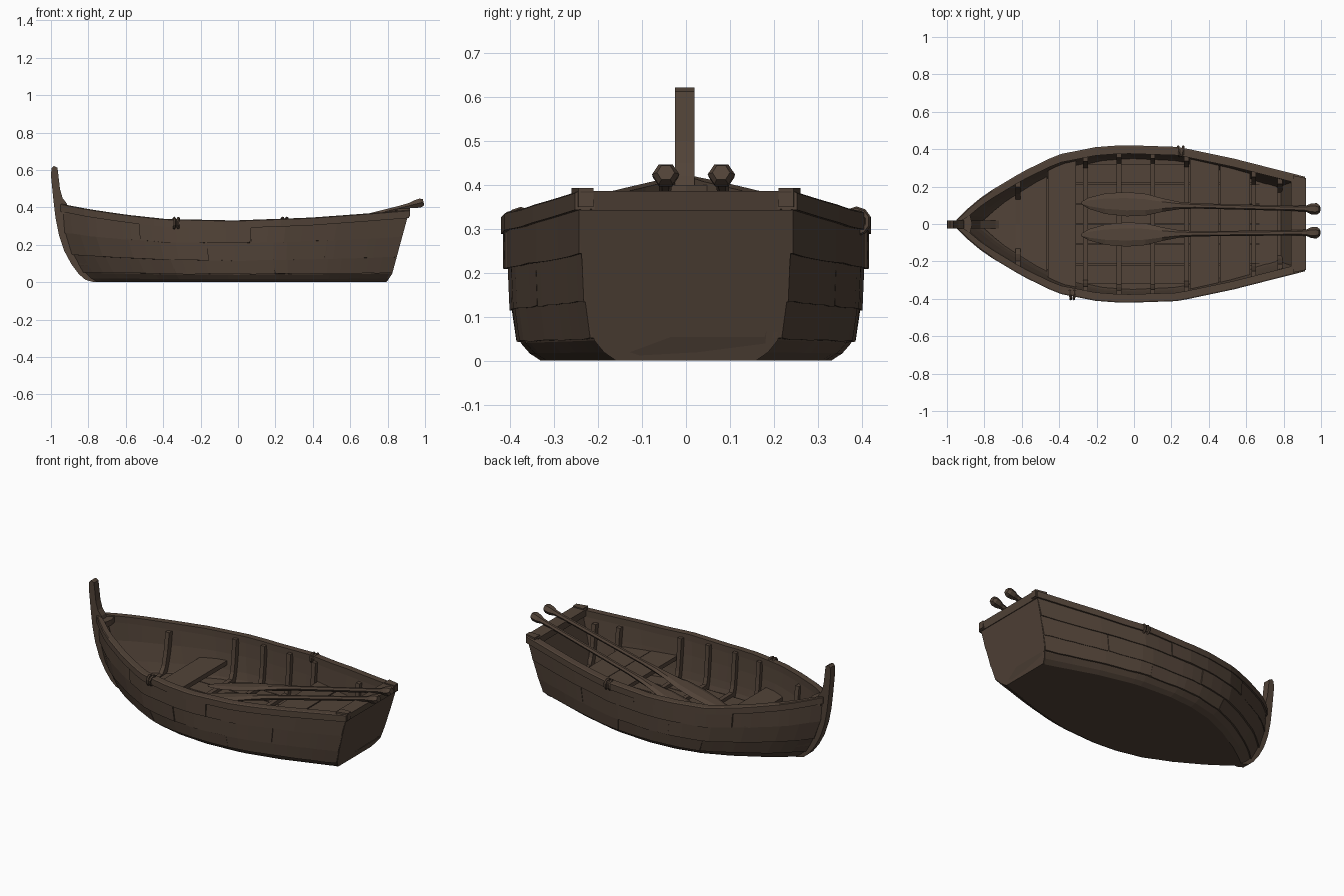
import bpy, bmesh, math, random
from mathutils import Vector

if "Cube" in bpy.data.objects:
    bpy.data.objects.remove(bpy.data.objects["Cube"])

random.seed(4)
wood = bpy.data.materials.new("dark weathered wood")
wood.diffuse_color = (0.085, 0.057, 0.040, 1)
wood.use_nodes = True
wood.node_tree.nodes["Principled BSDF"].inputs["Base Color"].default_value = wood.diffuse_color


def finish(name, bm):
    bmesh.ops.remove_doubles(bm, verts=bm.verts, dist=0.0002)
    bmesh.ops.recalc_face_normals(bm, faces=bm.faces)
    me = bpy.data.meshes.new(name)
    bm.to_mesh(me)
    bm.free()
    me.materials.append(wood)
    ob = bpy.data.objects.new(name, me)
    bpy.context.collection.objects.link(ob)
    return ob


def loft(name, rings, mirror=False):
    """Skin closed rings, cap both ends, optionally repeat on the other side."""
    bm = bmesh.new()
    for s in ((1, -1) if mirror else (1,)):
        vs = [[bm.verts.new((p[0], p[1] * s, p[2])) for p in r] for r in rings]
        n = len(vs[0])
        for a, b in zip(vs, vs[1:]):
            for i in range(n):
                j = (i + 1) % n
                bm.faces.new((a[i], a[j], b[j], b[i]))
        bm.faces.new(vs[0])
        bm.faces.new(vs[-1])
    return finish(name, bm)


def curve(*pts):
    """Piecewise linear function through the points."""
    def f(t):
        t = min(max(t, pts[0][0]), pts[-1][0])
        for (a, p), (b, q) in zip(pts, pts[1:]):
            if t <= b:
                return p + (q - p) * (t - a) / (b - a)
    return f


# Hull form: u runs bow to stern, v runs bottom to rail
top = curve((0, .012), (.03, .068), (.08, .148), (.187, .268), (.289, .36), (.4, .4), (.48, .411),
            (.64, .401), (.8, .338), (1, .242))
bot = curve((0, .01), (.04, .06), (.1, .125), (.2, .215), (.3, .282), (.4, .318), (.5, .33),
            (.65, .315), (.8, .26), (1, .155))
sheer = curve((0, .42), (.08, .39), (.19, .36), (.3, .338), (.5, .33), (.72, .345),
              (.88, .367), (1, .385))
prof = curve((0, 0), (.05, .32), (.12, .57), (.22, .7), (.35, .79), (.63, .91), (1, 1))
bow = curve((0, -.77), (.03, -.815), (.1, -.87), (.25, -.93), (.42, -.95))
stern = curve((0, .79), (.04, .82), (.39, .915))


def P(u, v, off=0.0, dz=0.0):
    z = v * sheer(u)
    y = bot(u) + (top(u) - bot(u)) * prof(v) + off
    return (bow(z) + (stern(z) - bow(z)) * u, max(y, .002), z + dz)


def inner(x, z, off=-.03):
    """Inside half-width of the hull at x, z."""
    u = (x - bow(z)) / (stern(z) - bow(z))
    return P(min(max(u, 0), 1), z / sheer(u), off)[1]


def steps(a, b, n):
    return [a + (b - a) * i / n for i in range(n + 1)]


# Hull shell with floor
rings = []
levels = (0, .05, .12, .22, .35, .63, .97)
for u in steps(0, 1, 30):
    half = [P(u, v) for v in levels] + [P(u, v, -.028) for v in (.97, .63, .35, .22, .14)]
    rings.append(half + [(x, -y, z) for x, y, z in reversed(half)])
loft("hull", rings)

# Overlapping planks, split by butt joints
bands = [(.13, .37, (0, .3, .62, 1)), (.35, .65, (0, .42, .78, 1)), (.63, .93, (0, .22, .55, 1))]
for k, (v0, v1, cuts) in enumerate(bands):
    for i, (a, b) in enumerate(zip(cuts, cuts[1:])):
        r = []
        j = random.uniform(-.002, .003)
        for u in steps(a + .0015 * (i > 0), b, 9):
            w = random.uniform(-.006, .006)
            r.append([P(u, v0 + w, .01 + j), P(u, v1, .004 + j), P(u, v1, -.01), P(u, v0, -.01)])
        loft(f"plank_{k}_{i}", r, True)

# Gunwale rail
loft("gunwale", [[P(u, 1, .011, -.042), P(u, 1, .011, -.004), P(u, 1, .004), P(u, 1, -.034),
                  P(u, 1, -.034, -.04)] for u in steps(0, 1, 30)], True)


# Transom with cap and corner blocks
def transom_ring(dx, off):
    h = [P(1, v, off) for v in levels]
    return [(x + dx, y, z) for x, y, z in h] + [(x + dx, -y, z) for x, y, z in reversed(h)]


loft("transom", [transom_ring(.003, .004), transom_ring(-.045, 0)])
loft("transom_cap", [[(.84, y, .345), (.91, y, .342), (.92, y, .386), (.84, y, .386)]
                     for y in (-.24, .24)])
for s in (-1, 1):
    loft("transom_corner", [[(.85, s * .21, z), (.919, s * .21, z), (.919, s * .245, z),
                             (.85, s * .26, z)] for z in (.35, .393)])

# Curved bow stem, extruded sideways
stem = [(-.77, 0), (-.815, .012), (-.85, .042), (-.89, .095), (-.928, .165), (-.957, .25),
        (-.975, .34), (-.986, .43), (-1, .57), (-.997, .61), (-.985, .622), (-.965, .612),
        (-.952, .5), (-.938, .45), (-.915, .42), (-.88, .3), (-.82, .15), (-.74, .085),
        (-.68, .05), (-.7, 0)]
loft("bow_stem", [[(x, y, z) for x, z in stem] for y in (-.025, .019)])
# Bow knee joining the rails
loft("bow_knee", [[(-.94, .03, z), (-.94, -.03, z), (-.88, -.06, z), (-.865, 0, z), (-.88, .06, z)]
                  for z in (.365, .4)])

# Ribs following the inside of the hull
for x in (-.62, -.26, -.08, .1, .28, .64, .78):
    path = [(inner(x, z), z) for z in (.315, .2, .12, .06)] + [(0, .055)]
    path += [(-y, z) for y, z in reversed(path[:-1])]
    r = []
    for y, z in path:
        k = min(1, abs(y) / .1)
        yi = y - math.copysign(.024, y) * k
        zi = z + (.022 if z < .1 else 0)
        yo, zo = y + math.copysign(.01, y) * k, z - (.012 if z < .1 else 0)
        r.append([(x - .013, yo, zo), (x + .013, yo, zo), (x + .013, yi, zi), (x - .013, yi, zi)])
    loft("rib", r)


# Boards spanning the hull: bench seats and bow platform
def board(name, x0, x1, z, t, n=2):
    r = []
    for x in steps(x0, x1, n):
        y = inner(x, z - t, -.02)
        r.append([(x, -y, z - t), (x, y, z - t), (x, y, z), (x, -y, z)])
    loft(name, r)


board("front_bench", -.46, -.31, .17, .028)
board("rear_bench_board_front", .3, .455, .2, .025)
board("rear_bench_board_back", .46, .62, .198, .025)
board("bow_platform", -.8, -.465, .075, .02, 6)

# Floor boards, trimmed to the hull
for i in range(6):
    y = -.27 + i * .108
    r = []
    for x in steps(-.45, .76, 10):
        m = inner(x, .06, -.015)
        a, b = (max(-m, min(m, y + d)) for d in (-.052, .052))
        if b - a > .01:
            r.append([(x, a, .045), (x, b, .045), (x, b, .06), (x, a, .06)])
    loft("floor_board", r)

# Oars: along-length station, half width, half thickness
oar = [(0, .008, .006), (.03, .03, .008), (.1, .055, .011), (.19, .065, .012), (.27, .058, .013),
       (.34, .036, .015), (.41, .02, .017), (.48, .014, .014), (.9, .014, .014), (.945, .017, .017),
       (.965, .029, .025), (.988, .031, .027), (1, .02, .019)]
for name, y0, y1 in (("oar_left", .112, .08), ("oar_right", -.058, -.046)):
    a, b = Vector((-.28, y0, .11)), Vector((.992, y1, .428))
    up = Vector((-.25, 0, .97))
    rings = []
    for t, w, h in oar:
        c = a.lerp(b, t)
        rings.append([c + Vector((0, w * math.cos(q), 0)) + up * h * math.sin(q)
                      for q in [math.tau * i / 6 for i in range(6)]])
    loft(name, rings)

# Rope lashings around the rail
for x, y, z in ((-.33, -.376, .316), (.25, .388, .317)):
    for d, tilt in ((-.011, .12), (.011, -.1)):
        bpy.ops.mesh.primitive_torus_add(major_segments=10, minor_segments=6, major_radius=.026,
                                         minor_radius=.008, location=(x + d, y, z),
                                         rotation=(0, math.pi / 2, tilt))
        ob = bpy.context.object
        ob.name = "rope_lashing"
        ob.data.materials.append(wood)
